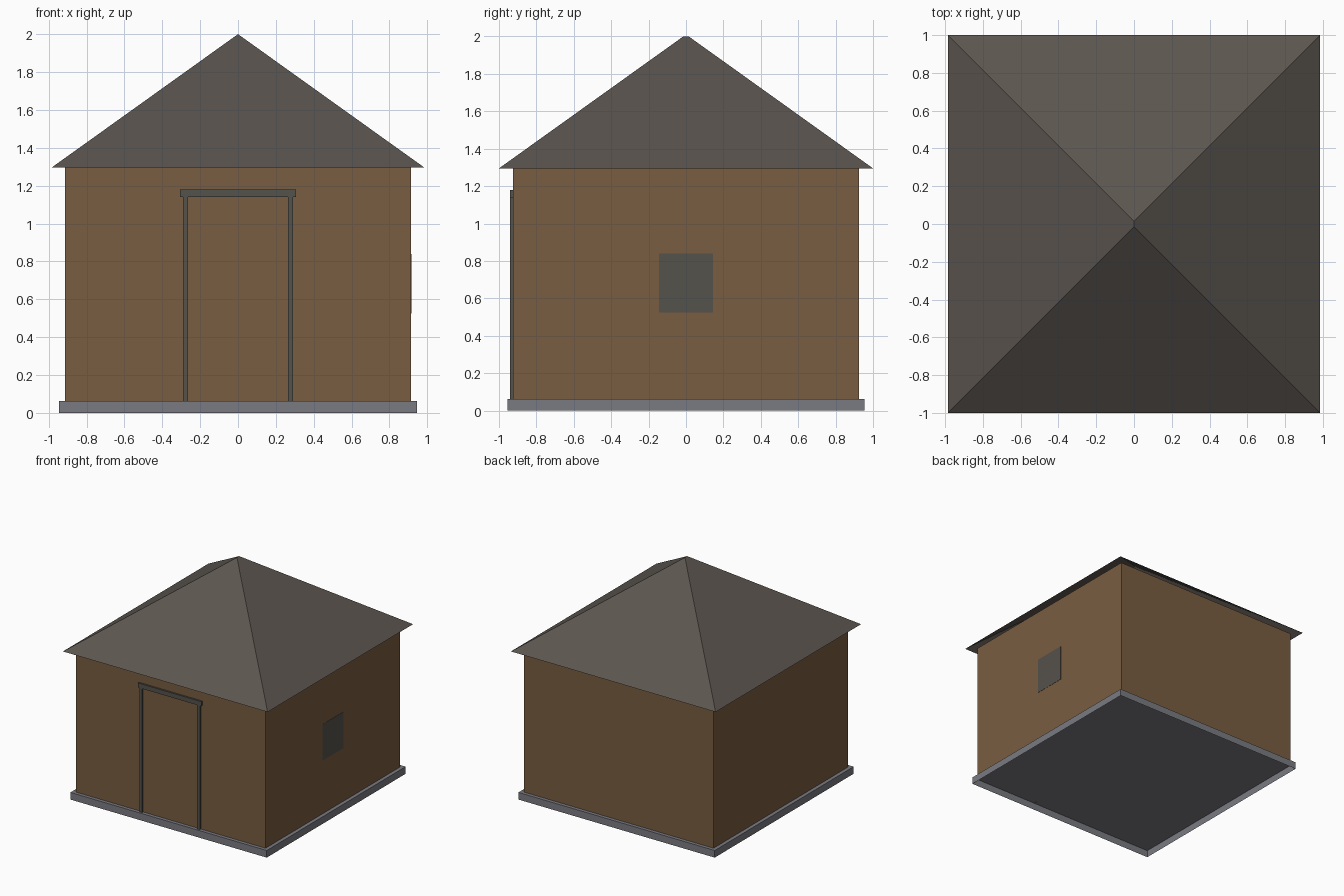
import bpy, bmesh

if "Cube" in bpy.data.objects:
    bpy.data.objects.remove(bpy.data.objects["Cube"])


def material(name, srgb):
    m = bpy.data.materials.new(name)
    lin = [((c / 255 + 0.055) / 1.055) ** 2.4 for c in srgb]
    m.diffuse_color = (*lin, 1)
    m.use_nodes = True
    m.node_tree.nodes["Principled BSDF"].inputs["Base Color"].default_value = m.diffuse_color
    return m


WALL = material("brown_wall", (121, 93, 65))
ROOF = material("dark_roof", (91, 85, 79))
TRIM = material("dark_trim", (85, 82, 75))
STONE = material("grey_stone", (122, 123, 130))


def finish(name, bm, mat):
    me = bpy.data.meshes.new(name)
    bm.to_mesh(me)
    bm.free()
    me.materials.append(mat)
    ob = bpy.data.objects.new(name, me)
    bpy.context.collection.objects.link(ob)
    return ob


def box(name, lo, hi, mat, open_top=False, open_bottom=False):
    bm = bmesh.new()
    bmesh.ops.create_cube(bm, size=1)
    for v in bm.verts:
        v.co = [lo[i] if v.co[i] < 0 else hi[i] for i in range(3)]
    bm.normal_update()
    drop = [f for f in bm.faces
            if (open_top and f.normal.z > 0.5) or (open_bottom and f.normal.z < -0.5)]
    bmesh.ops.delete(bm, geom=drop, context='FACES')
    return finish(name, bm, mat)


# Foundation slab, hollow from below
box("foundation", (-0.945, -0.955, 0), (0.945, 0.955, 0.062), STONE, open_bottom=True)

# Four walls
box("walls", (-0.913, -0.925, 0.062), (0.913, 0.925, 1.295), WALL,
    open_top=True, open_bottom=True)

# Hipped roof with a very short ridge, open underneath
bm = bmesh.new()
fl, fr, br, bl = [bm.verts.new((x, y, 1.295)) for x, y in
                  ((-0.985, -1), (0.985, -1), (0.985, 1), (-0.985, 1))]
rf, rb = [bm.verts.new((0, y, 2.0)) for y in (-0.015, 0.015)]
for face in ((fl, fr, rf), (fr, br, rb, rf), (br, bl, rb), (bl, fl, rf, rb)):
    bm.faces.new(face)
finish("roof", bm, ROOF)

# Door frame: two posts and a lintel on the front wall
for side, x in (("left", -0.2775), ("right", 0.2775)):
    box(f"door_post_{side}", (x - 0.013, -0.94, 0.062), (x + 0.013, -0.925, 1.14), TRIM)
box("door_lintel", (-0.305, -0.94, 1.14), (0.305, -0.925, 1.18), TRIM)

# Window: thin plate on the right wall
box("window", (0.913, -0.145, 0.525), (0.915, 0.145, 0.84), TRIM)
